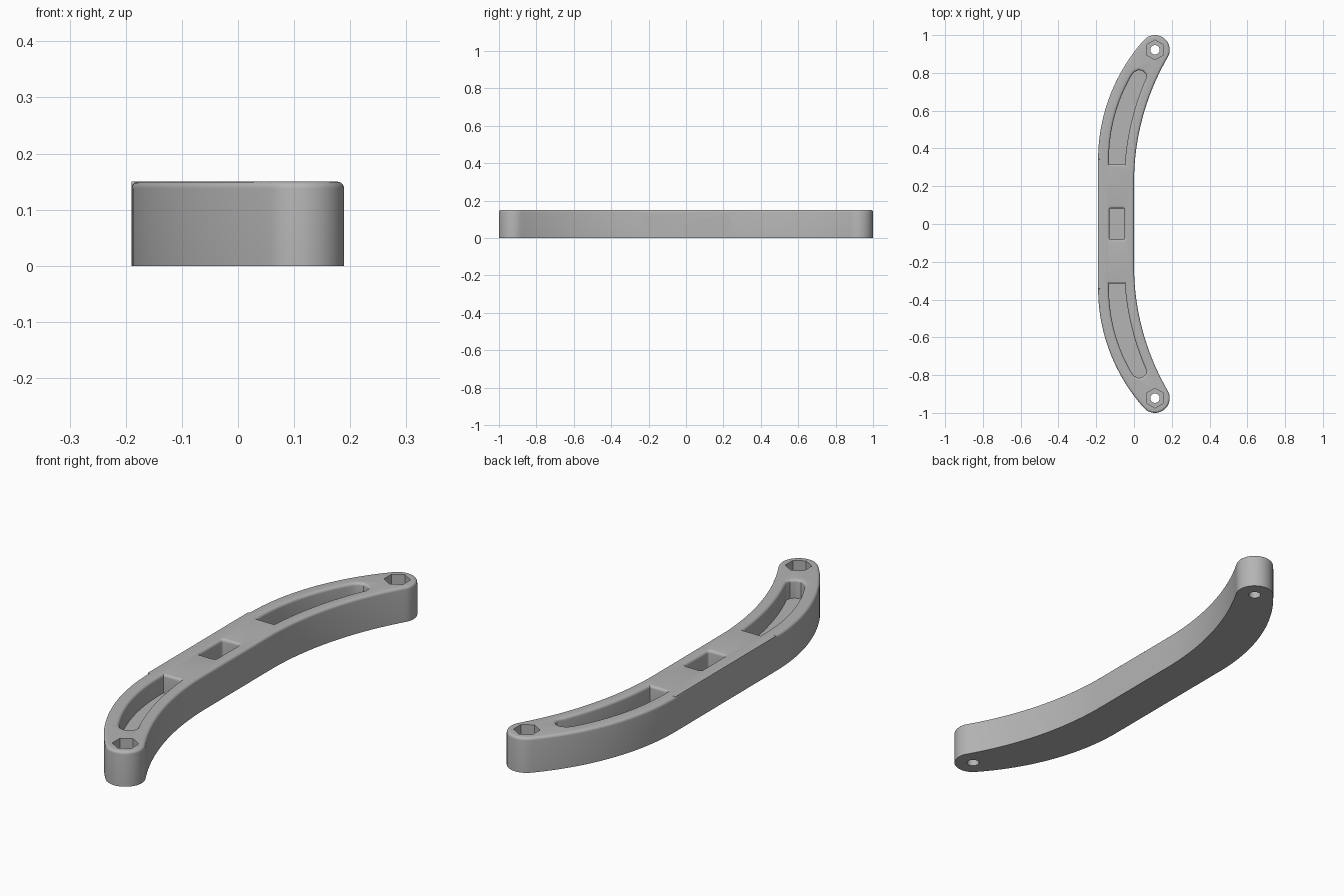
import bpy, bmesh
from math import sin, cos, pi, atan2, asin, hypot
from mathutils import Matrix, Vector

if "Cube" in bpy.data.objects:
    bpy.data.objects.remove(bpy.data.objects["Cube"])

HEIGHT, FILLET = 0.15, 0.012
TIP, TIP_R = (0.111, 0.922), 0.078        # rounded end of each arm
INNER, INNER_R = (1.32, 0.22), 1.32       # concave edge arc
OUTER, OUTER_R = (0.759, 0.34), 0.949     # convex edge arc

grey = bpy.data.materials.new("plain grey")
grey.use_nodes = True
color = (0.46, 0.46, 0.46, 1)
grey.diffuse_color = color
grey.node_tree.nodes["Principled BSDF"].inputs["Base Color"].default_value = color


def arc(center, r, a, b, steps):
    return [(center[0] + r * cos(a + (b - a) * i / steps),
             center[1] + r * sin(a + (b - a) * i / steps)) for i in range(steps + 1)]


def circle(r, n=32, turn=0):
    return arc((0, 0), r, turn, turn + 2 * pi, n)[:-1]


def angle_at(center, r, y):
    """Angle of the left-hand arc point at height y."""
    return pi - asin((y - center[1]) / r)


def mirror_y(points):
    return [(x, -y) for x, y in reversed(points)]


def stack(name, outline, levels, weight=lambda p: 1, matrix=None):
    """Solid from a counter-clockwise outline, given (height, outward offset) levels."""
    pts = []
    for p in outline:
        if not pts or hypot(p[0] - pts[-1][0], p[1] - pts[-1][1]) > 1e-4:
            pts.append(p)
    pts = [Vector(p) for p in pts]
    n = len(pts)
    normals = []
    for i, p in enumerate(pts):
        d1, d2 = (p - pts[i - 1]).normalized(), (pts[(i + 1) % n] - p).normalized()
        n1, n2 = Vector((d1.y, -d1.x)), Vector((d2.y, -d2.x))
        normals.append((n1 + n2) / (1 + n1.dot(n2)) * weight(p))
    bm = bmesh.new()
    rings = [[bm.verts.new((*(p + m * off), z)) for p, m in zip(pts, normals)]
             for z, off in levels]
    bm.faces.new(rings[0][::-1])
    bm.faces.new(rings[-1])
    for lo, hi in zip(rings, rings[1:]):
        for i in range(n):
            j = (i + 1) % n
            bm.faces.new((lo[i], lo[j], hi[j], hi[i]))
    bmesh.ops.remove_doubles(bm, verts=bm.verts, dist=1e-6)
    if matrix:
        bm.transform(matrix)
    bmesh.ops.recalc_face_normals(bm, faces=bm.faces)
    mesh = bpy.data.meshes.new(name)
    bm.to_mesh(mesh)
    bm.free()
    obj = bpy.data.objects.new(name, mesh)
    bpy.context.collection.objects.link(obj)
    mesh.materials.append(grey)
    return obj


def rounded(sign):
    """Quarter-round levels that finish at the top face."""
    quarter = [i * pi / 10 for i in range(6)]
    if sign < 0:
        return [(HEIGHT - FILLET + FILLET * sin(a), FILLET * (cos(a) - 1)) for a in quarter]
    return [(HEIGHT - FILLET + FILLET * sin(a), FILLET * (1 - cos(a))) for a in quarter]


# Curved bar body, top edge rounded except along the straight back
a_in = atan2(TIP[1] - INNER[1], TIP[0] - INNER[0])
a_out = atan2(TIP[1] - OUTER[1], TIP[0] - OUTER[0])
half = (arc(INNER, INNER_R, pi, a_in, 28)
        + arc(TIP, TIP_R, a_in - pi, a_out, 24)
        + arc(OUTER, OUTER_R, a_out, pi - 0.004, 28)
        + [(OUTER[0] - OUTER_R, OUTER[1])])
bar = stack("curved_bar", half + mirror_y(half), [(0, 0)] + rounded(-1),
            weight=lambda p: 0 if abs(p.y) < OUTER[1] + 0.001 and p.x < -0.18 else 1)

# Pocket cutters with a rounded rim
pocket_levels = [(0.07, 0)] + rounded(1) + [(0.2, FILLET)]
r_in, r_out = 1.372, 0.892
crescent = (arc(INNER, r_in, angle_at(INNER, r_in, 0.315), angle_at(INNER, r_in, 0.775), 20)
            + [(0.062, 0.795), (0.047, 0.81), (0.025, 0.815), (0.003, 0.806)]
            + arc(OUTER, r_out, angle_at(OUTER, r_out, 0.79), angle_at(OUTER, r_out, 0.315), 20))
corner = 0.01
window = []
for k, (x, y) in enumerate([(-0.06, 0.073), (-0.12, 0.073), (-0.12, -0.073), (-0.06, -0.073)]):
    window += arc((x, y), corner, k * pi / 2, (k + 1) * pi / 2, 4)
cutters = [stack("crescent_cutter", crescent, pocket_levels),
           stack("crescent_cutter", mirror_y(crescent), pocket_levels),
           stack("window_cutter", window, pocket_levels)]

for s in (-1, 1):
    # Hexagonal nut seat and bolt hole in each arm end
    at_tip = Matrix.Translation((TIP[0], s * TIP[1], 0))
    cutters.append(stack("nut_cutter", circle(0.052, 6, pi / 6), [(0.08, 0), (0.2, 0)], matrix=at_tip))
    cutters.append(stack("bolt_cutter", circle(0.025), [(-0.1, 0), (0.12, 0)], matrix=at_tip))
    # Countersunk screw hole through the straight middle
    sideways = Matrix.Translation((0, s * 0.183, 0.06)) @ Matrix.Rotation(pi / 2, 4, "Y")
    cutters.append(stack("screw_cutter", circle(0.034),
                         [(-0.3, 0), (-0.025, 0), (0, 0.023), (0.05, 0.023)], matrix=sideways))

bpy.context.view_layer.objects.active = bar
for cutter in cutters:
    cutter.hide_render = True
    mod = bar.modifiers.new("cut", "BOOLEAN")
    mod.operation = "DIFFERENCE"
    mod.solver = "EXACT"
    mod.object = cutter
    bpy.ops.object.modifier_apply(modifier=mod.name)
    bpy.data.objects.remove(cutter)

bpy.ops.object.select_all(action="DESELECT")
bar.select_set(True)
bpy.ops.object.shade_smooth_by_angle(angle=pi / 6)
